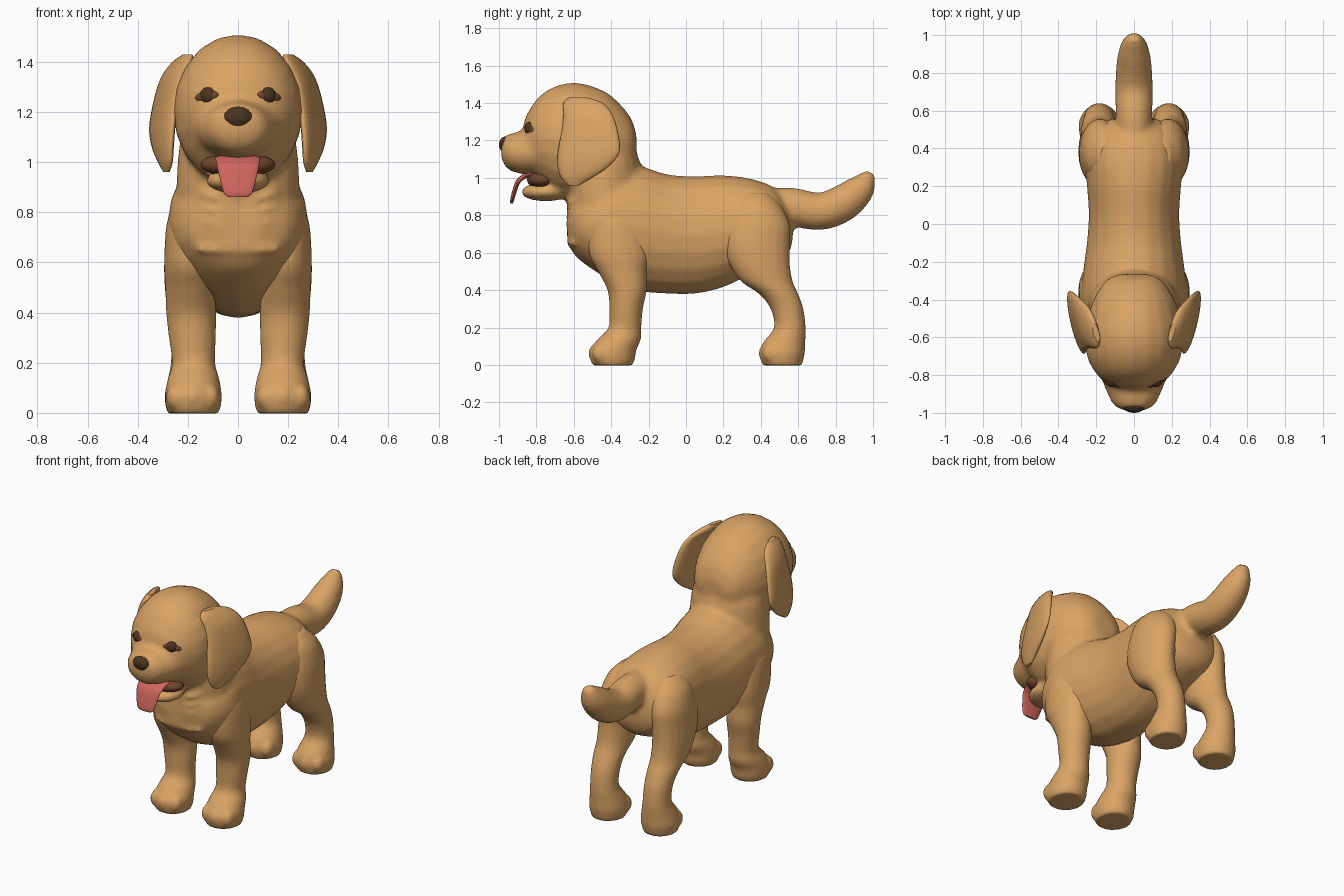
import bpy, bmesh
from math import cos, sin, tau
from mathutils import Vector, Matrix, Euler

cube = bpy.data.objects.get("Cube")
if cube:
    bpy.data.objects.remove(cube, do_unlink=True)


def material(name, rgb):
    mat = bpy.data.materials.new(name)
    mat.use_nodes = True
    color = (*rgb, 1)
    mat.diffuse_color = color
    shader = mat.node_tree.nodes["Principled BSDF"]
    shader.inputs["Base Color"].default_value = color
    shader.inputs["Roughness"].default_value = .8
    return mat


fur = material("golden fur", (.70, .37, .13))
dark = material("dark nose", (.07, .035, .015))
brown = material("mouth brown", (.17, .065, .025))
pink = material("tongue pink", (.62, .13, .11))


def spline(stations, steps=4):
    """Catmull-Rom interpolation through stations of any width."""
    pts = [Vector(s) for s in stations]
    out = []
    for i in range(len(pts) - 1):
        a, b, c = pts[max(i - 1, 0)], pts[i], pts[i + 1]
        d = pts[min(i + 2, len(pts) - 1)]
        for k in range(steps):
            t = k / steps
            out.append(b + (c - a) * (t / 2)
                       + (a * 2 - b * 5 + c * 4 - d) * (t * t / 2)
                       + (b * 3 - a - c * 3 + d) * (t ** 3 / 2))
    return out + [pts[-1]]


def loft(bm, stations, axis=None, yaw=0, sides=20):
    """Skin elliptical rings; a station is ([x,] y, z, half width, half depth)."""
    rows = spline([s if len(s) == 5 else (0, *s) for s in stations])
    centres = [Vector(r[:3]) for r in rows]
    rings = []
    for i, row in enumerate(rows):
        u, v = Vector((1, 0, 0)), Vector((0, 0, 1))
        if axis == "Z":
            turn = Matrix.Rotation(yaw, 3, "Z")
            u, v = turn @ u, turn @ Vector((0, 1, 0))
        elif axis is None:
            along = centres[min(i + 1, len(rows) - 1)] - centres[max(i - 1, 0)]
            v = along.cross(u).normalized()
        rings.append([bm.verts.new(centres[i] + u * row[3] * cos(tau * k / sides)
                                   + v * row[4] * sin(tau * k / sides))
                      for k in range(sides)])
    faces = []
    for low, high in zip(rings, rings[1:]):
        for k in range(sides):
            n = (k + 1) % sides
            faces.append(bm.faces.new((low[k], low[n], high[n], high[k])))
    for f in faces:
        f.smooth = True
    faces += [bm.faces.new(rings[0][::-1]), bm.faces.new(rings[-1])]
    bmesh.ops.recalc_face_normals(bm, faces=faces)


def ball(bm, centre, radii, turn=(0, 0, 0)):
    place = Matrix.LocRotScale(Vector(centre), Euler(turn), Vector(radii))
    made = bmesh.ops.create_uvsphere(bm, u_segments=20, v_segments=12, radius=1, matrix=place)
    for v in made["verts"]:
        for f in v.link_faces:
            f.smooth = True


def finish(bm, name, mat, mirror=False):
    mesh = bpy.data.meshes.new(name)
    bm.to_mesh(mesh)
    bm.free()
    mesh.materials.append(mat)
    obj = bpy.data.objects.new(name, mesh)
    bpy.context.collection.objects.link(obj)
    if mirror:
        mod = obj.modifiers.new("Mirror", "MIRROR")
        mod.use_mirror_merge = False
    return obj


def fuse(obj, voxel, rounds):
    """Blend overlapping volumes into one soft skin."""
    mod = obj.modifiers.new("Blend", "REMESH")
    mod.mode = "VOXEL"
    mod.voxel_size = voxel
    mod.use_smooth_shade = True
    soft = obj.modifiers.new("Soften", "SMOOTH")
    soft.factor = .5
    soft.iterations = rounds


# Torso, neck and tail
bm = bmesh.new()
loft(bm, [(-.635, .74, .09, .08), (-.59, .75, .2, .17), (-.5, .75, .26, .24),
          (-.4, .76, .28, .31), (-.25, .73, .27, .335), (-.1, .7, .25, .32),
          (.05, .695, .24, .315), (.2, .715, .25, .3), (.35, .74, .26, .255),
          (.47, .74, .23, .21), (.54, .72, .16, .14), (.57, .71, .06, .05)], "Y")
loft(bm, [(-.43, .75, .25, .19), (-.44, .95, .245, .205),
          (-.44, 1.1, .23, .19), (-.48, 1.2, .2, .18)], "Z")
loft(bm, [(.36, .87, .07, .07), (.55, .85, .095, .1), (.71, .82, .1, .1),
          (.83, .86, .095, .1), (.92, .93, .08, .085), (.965, .99, .055, .055),
          (.985, 1.03, .03, .025)])
# Loose skin on the chest
ball(bm, (0, -.6, .65), (.18, .04, .018))
for side in (-1, 1):
    for z in (.76, .81, .86):
        ball(bm, (side * .1, -.61, z), (.075, .03, .013), (0, side * -.25, side * .3))
# Skull, muzzle and lower jaw
loft(bm, [(-.265, 1.17, .08, .06), (-.3, 1.18, .15, .15), (-.4, 1.19, .215, .25),
          (-.5, 1.2, .245, .29), (-.6, 1.205, .258, .305), (-.7, 1.205, .25, .285),
          (-.78, 1.21, .21, .23), (-.83, 1.2, .165, .175), (-.86, 1.2, .11, .12),
          (-.875, 1.19, .05, .05)], "Y")
loft(bm, [(-.76, 1.15, .19, .13), (-.84, 1.14, .165, .125), (-.9, 1.135, .14, .11),
          (-.95, 1.14, .115, .095), (-.978, 1.145, .08, .065), (-.988, 1.15, .04, .03)], "Y")
ball(bm, (0, -.75, .925), (.13, .135, .05))
fuse(finish(bm, "body_and_head", fur), .017, 6)

# Front legs with paws
bm = bmesh.new()
loft(bm, [(.18, -.38, .87, .05, .06), (.19, -.38, .77, .092, .14), (.195, -.36, .6, .1, .16),
          (.19, -.34, .5, .1, .13), (.187, -.315, .4, .1, .105), (.182, -.32, .3, .094, .09),
          (.177, -.327, .2, .086, .088), (.177, -.355, .14, .102, .115),
          (.178, -.39, .08, .113, .125), (.178, -.393, .03, .111, .12),
          (.178, -.393, -.003, .1, .105)], "Z")
# Hind legs with paws
loft(bm, [(.13, .36, .92, .06, .08), (.15, .37, .85, .105, .14), (.175, .38, .75, .11, .175),
          (.185, .375, .65, .108, .18), (.19, .39, .55, .105, .165), (.19, .43, .45, .098, .14),
          (.19, .495, .38, .09, .105), (.187, .54, .3, .083, .088), (.185, .555, .2, .083, .085),
          (.182, .525, .12, .102, .113), (.182, .515, .06, .112, .12),
          (.182, .515, -.003, .1, .105)], "Z")
# Toes
for y in (-.468, .442):
    for shift in (-.068, 0, .068):
        ball(bm, (.18 + shift, y + abs(shift) * .3, .062), (.04, .055, .055))
fuse(finish(bm, "legs", fur, mirror=True), .012, 4)

# Ears, flaring outward to the back
bm = bmesh.new()
loft(bm, [(.2, -.575, 1.43, .015, .05), (.222, -.55, 1.4, .03, .11),
          (.26, -.525, 1.34, .034, .135), (.285, -.515, 1.25, .034, .155),
          (.302, -.52, 1.14, .032, .17), (.3, -.55, 1.06, .028, .14),
          (.29, -.585, 1, .022, .085), (.285, -.6, .96, .01, .03)], "Z", yaw=-.25)
finish(bm, "ears", fur, mirror=True)

# Eyelids and eyes
bm = bmesh.new()
ball(bm, (.125, -.836, 1.262), (.055, .016, .022), (0, .15, .5))
finish(bm, "eyelids", brown, mirror=True)
bm = bmesh.new()
ball(bm, (.12, -.838, 1.266), (.033, .024, .033), (0, 0, .45))
finish(bm, "eyes", dark, mirror=True)

# Nose and the bare skin under it
bm = bmesh.new()
ball(bm, (0, -.964, 1.178), (.06, .036, .044))
finish(bm, "nose", dark)
bm = bmesh.new()
ball(bm, (0, -.953, 1.128), (.062, .03, .046))
finish(bm, "upper_lip", brown)

# Open mouth and hanging tongue
bm = bmesh.new()
ball(bm, (0, -.77, .99), (.15, .08, .05))
finish(bm, "mouth", brown)
bm = bmesh.new()
loft(bm, [(-.76, 1.01, .085, .012), (-.83, 1.018, .09, .013), (-.89, .99, .085, .013),
          (-.915, .935, .073, .012), (-.93, .88, .058, .01), (-.932, .862, .04, .006)])
finish(bm, "tongue", pink)
